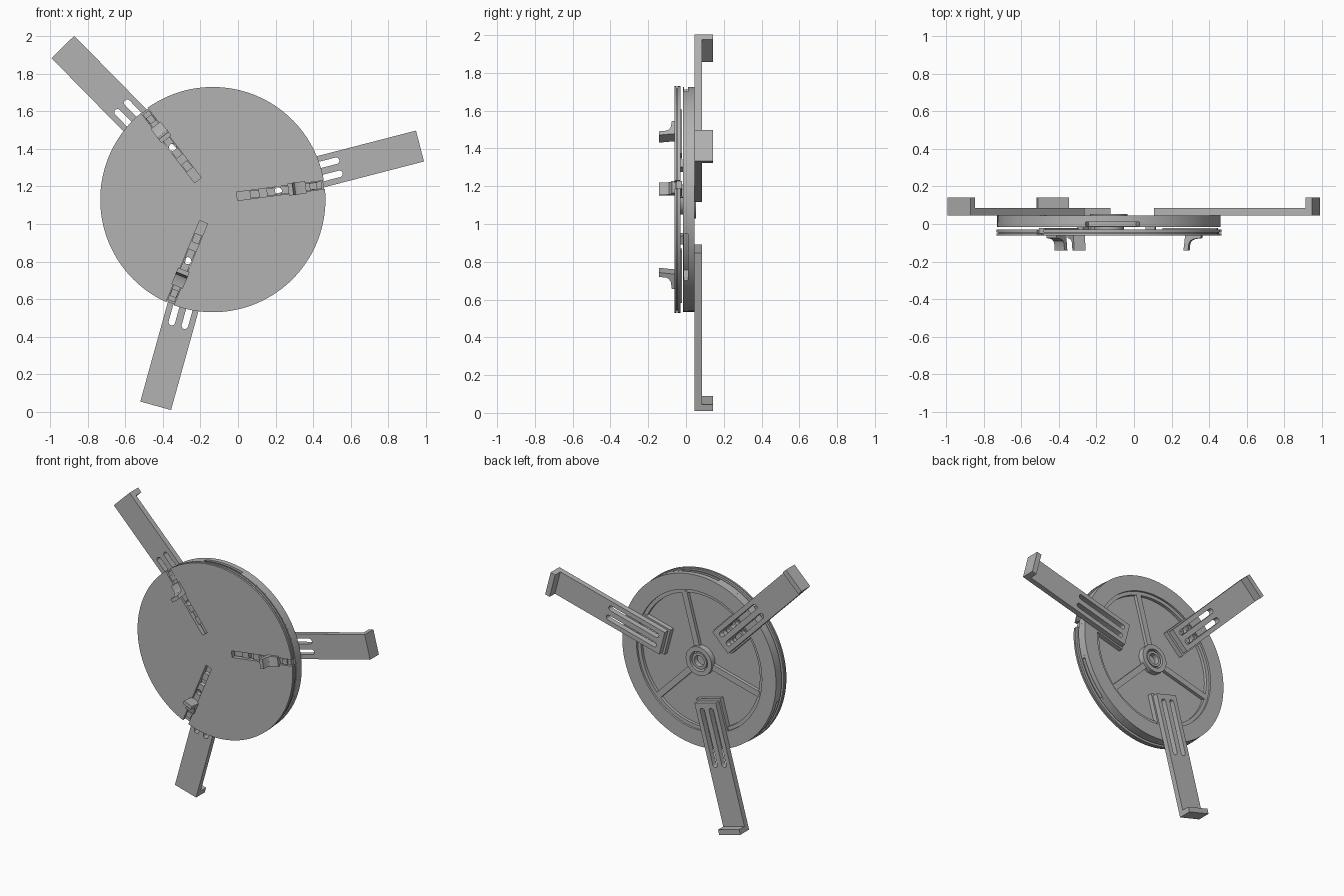
import bpy, bmesh
from math import radians, sin, cos, asin, pi, tau
from mathutils import Matrix

if "Cube" in bpy.data.objects:
    bpy.data.objects.remove(bpy.data.objects["Cube"], do_unlink=True)

# One plain grey for every part
GREY = (0.45, 0.45, 0.45, 1.0)
grey = bpy.data.materials.new("plain_grey")
grey.use_nodes = True
grey.diffuse_color = GREY
grey.node_tree.nodes["Principled BSDF"].inputs["Base Color"].default_value = GREY

CENTRE = (-0.134, 0, 1.13)
ARM_ANGLES = [14.5, 134.5, 254.5]
SLIDE_ANGLES = [7.6, 127.6, 247.6]
RIM = 0.6
TURN_UP = Matrix.Rotation(pi / 2, 4, 'X')


def frame(angle):
    """Local x runs outward along the angle, local z towards the front."""
    return Matrix.Translation(CENTRE) @ TURN_UP @ Matrix.Rotation(radians(angle), 4, 'Z')


def solid(name, loops, depth, matrix):
    """Filled outlines (inner ones become holes) extruded about their plane."""
    curve = bpy.data.curves.new(name, 'CURVE')
    curve.dimensions = '2D'
    curve.fill_mode = 'BOTH'
    curve.extrude = depth / 2
    for loop in loops:
        spline = curve.splines.new('POLY')
        spline.points.add(len(loop) - 1)
        for point, (x, y) in zip(spline.points, loop):
            point.co = (x, y, 0, 1)
        spline.use_cyclic_u = True
    temp = bpy.data.objects.new(name + "_curve", curve)
    bpy.context.collection.objects.link(temp)
    dg = bpy.context.evaluated_depsgraph_get()
    mesh = bpy.data.meshes.new_from_object(temp.evaluated_get(dg))
    bpy.data.objects.remove(temp, do_unlink=True)
    bpy.data.curves.remove(curve)
    bm = bmesh.new()
    bm.from_mesh(mesh)
    bmesh.ops.remove_doubles(bm, verts=bm.verts, dist=1e-5)
    bmesh.ops.recalc_face_normals(bm, faces=bm.faces)
    bm.to_mesh(mesh)
    bm.free()
    mesh.materials.clear()
    mesh.materials.append(grey)
    obj = bpy.data.objects.new(name, mesh)
    bpy.context.collection.objects.link(obj)
    obj.matrix_world = matrix
    bpy.ops.object.select_all(action='DESELECT')
    obj.select_set(True)
    bpy.context.view_layer.objects.active = obj
    bpy.ops.object.shade_smooth_by_angle(angle=radians(30))
    return obj


def plate(name, loops, y0, y1, angle=0):
    shift = Matrix.Translation((0, 0, -(y0 + y1) / 2))
    return solid(name, loops, y1 - y0, frame(angle) @ shift)


def arc(r, a0, a1, n, x=0, y=0):
    return [(x + r * cos(a0 + (a1 - a0) * i / n), y + r * sin(a0 + (a1 - a0) * i / n))
            for i in range(n + 1)]


def circle(r, n=96, x=0, y=0):
    return arc(r, 0, tau, n, x, y)[:-1]


def box(x0, x1, w):
    return [(x0, -w / 2), (x1, -w / 2), (x1, w / 2), (x0, w / 2)]


def slot(x0, x1, y, w=0.035):
    r = w / 2
    return arc(r, -pi / 2, pi / 2, 8, x1 - r, y) + arc(r, pi / 2, 3 * pi / 2, 8, x0 + r, y)


def turned(loop, angle):
    c, s = cos(radians(angle)), sin(radians(angle))
    return [(x * c - y * s, x * s + y * c) for x, y in loop]


# Front disc: three layers with a fine groove, cut by three open radial slots
def slotted_disc(r, half=0.0225, inner=0.13):
    d = asin(half / r)
    loop = []
    for a in SLIDE_ANGLES:
        loop += turned([(inner, -half), (inner, half)], a)
        loop += arc(r, radians(a) + d, radians(a + 120) - d, 40)
    return loop


for name, r, y0, y1 in (("front_disc_face", RIM, -0.062, -0.05),
                        ("front_disc_groove", RIM - 0.012, -0.05, -0.044),
                        ("front_disc_back", RIM, -0.044, -0.03)):
    plate(name, [slotted_disc(r)], y0, y1)
plate("spindle", [circle(0.08, 48)], -0.035, -0.012)

# Back wheel: web with slots under each arm, notched at the edge
WHEEL = RIM - 0.005
web_slots = [turned(slot(x0, x1, side * 0.036), a) for a in ARM_ANGLES
             for side in (-1, 1) for x0, x1 in ((0.31, 0.39), (0.405, 0.465))]
notched = []
for a in (88, 208, 328):
    notched += arc(0.52, radians(a - 14), radians(a + 14), 12)
    notched += arc(WHEEL, radians(a + 14), radians(a + 106), 32)
plate("wheel_front_skin", [circle(WHEEL)] + web_slots, -0.017, -0.01)
plate("wheel_web", [notched] + web_slots, -0.01, 0.011)
plate("wheel_rim", [circle(WHEEL), circle(0.485)], 0.011, 0.046)
plate("wheel_inner_lip", [circle(0.485), circle(0.46)], 0.011, 0.032)
plate("hub_outer_ring", [circle(0.1, 48), circle(0.068, 48)], 0.011, 0.052)
plate("hub_inner_ring", [circle(0.056, 48), circle(0.038, 48)], 0.011, 0.046)

for i, a in enumerate(ARM_ANGLES, 1):
    # Spoke opposite the arms
    plate(f"spoke_{i}", [box(0.09, 0.47, 0.042)], 0.011, 0.034, a + 60)
    # Arm with twin slots, its seat on the wheel, and the hooked tip
    plate(f"arm_seat_{i}", [box(0.255, 0.478, 0.19)] +
          [slot(0.305, 0.47, s * 0.036) for s in (-1, 1)], 0.011, 0.044, a)
    plate(f"arm_{i}", [box(0.27, 1.14, 0.17)] +
          [slot(0.305, 0.705, s * 0.036) for s in (-1, 1)], 0.046, 0.084, a)
    plate(f"arm_hook_{i}", [box(1.104, 1.14, 0.17)], 0.084, 0.142, a)

# Sliders in the front slots, each with a hole, end stops and a thumb lever
LEVER = [(0.405, 0.142), (0.41, 0.1), (0.415, 0.05), (0.5, 0.05), (0.5, 0.075),
         (0.46, 0.08), (0.442, 0.09), (0.434, 0.105), (0.43, 0.142)]
for i, a in enumerate(SLIDE_ANGLES, 1):
    plate(f"slider_{i}", [box(0.29, 0.585, 0.04), circle(0.019, 24, 0.352)],
          -0.05, -0.02, a)
    plate(f"slider_inner_stop_{i}", [box(0.2, 0.25, 0.04)], -0.045, -0.014, a)
    plate(f"slider_outer_step_{i}", [box(0.52, 0.56, 0.036)], -0.058, -0.05, a)
    solid(f"lever_{i}", [LEVER], 0.066, frame(a) @ TURN_UP)
    plate(f"lever_foot_{i}", [box(0.42, 0.49, 0.04)], -0.066, -0.045, a)
